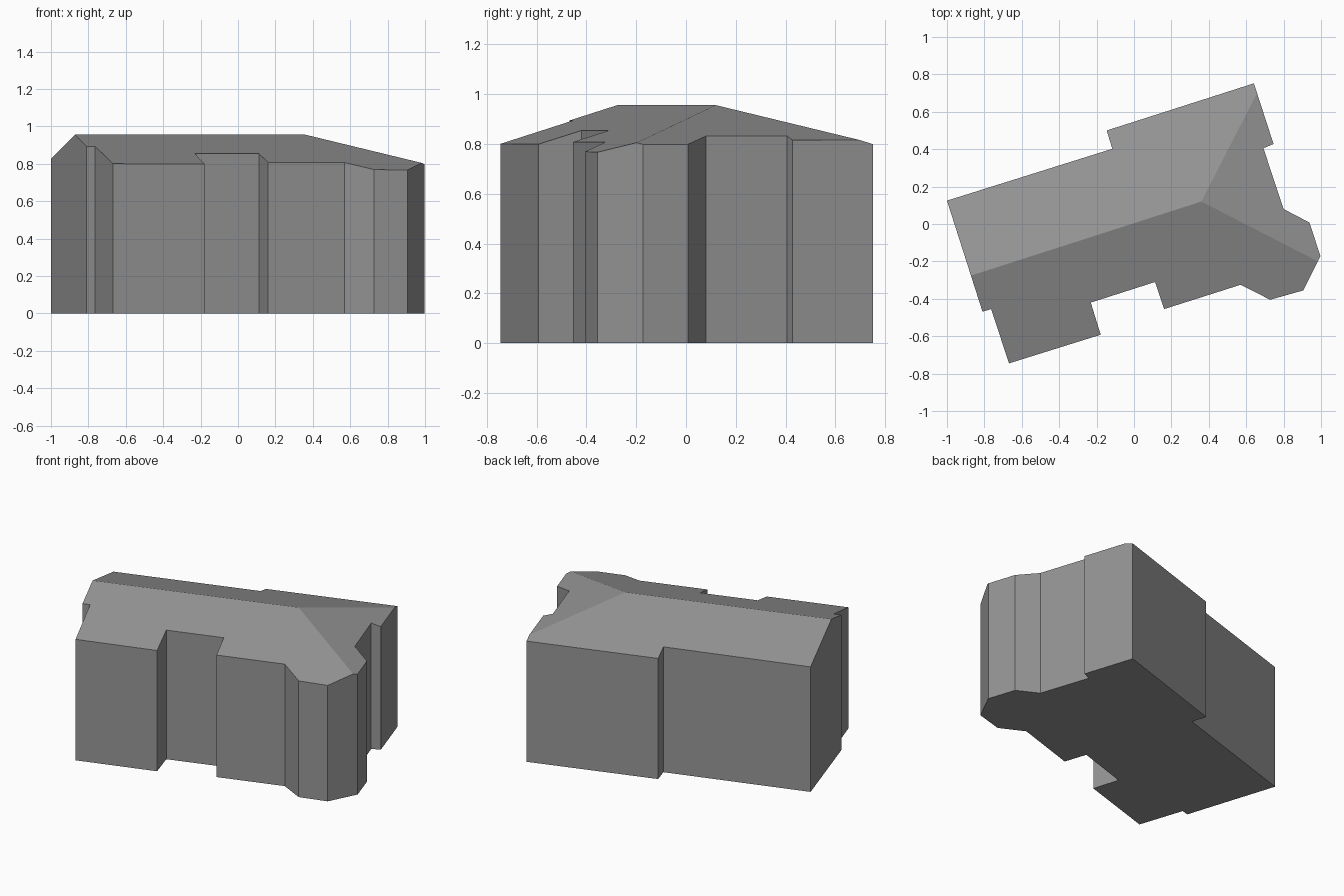
import bpy, bmesh
from mathutils import Vector

cube = bpy.data.objects.get("Cube")
if cube:
    bpy.data.objects.remove(cube, do_unlink=True)

# Plain grey for walls and roof
grey = bpy.data.materials.new("plain grey")
grey.use_nodes = True
colour = (0.3, 0.3, 0.3, 1)
grey.diffuse_color = colour
grey.node_tree.nodes["Principled BSDF"].inputs["Base Color"].default_value = colour

# Footprint, counter-clockwise from the front left corner
FOOTPRINT = [
    (-0.668, -0.745), (-0.178, -0.592), (-0.231, -0.42), (0.113, -0.31),
    (0.161, -0.455), (0.57, -0.325), (0.728, -0.405), (0.905, -0.355),
    (0.997, -0.172), (0.938, 0.008), (0.80, 0.08), (0.692, 0.405),
    (0.746, 0.428), (0.641, 0.752), (-0.146, 0.50), (-0.116, 0.402),
    (-1.0, 0.125), (-0.81, -0.469), (-0.764, -0.455),
]
RIDGE_END = Vector((0.36, 0.12, 0.956))
ALONG = Vector((0.952, 0.306, 0)).normalized()
FRONT = Vector((ALONG.y, -ALONG.x, 0))
PITCH = 0.305

# Walls: extrude the footprint above the roof height
bm = bmesh.new()
base = bm.faces.new([bm.verts.new((x, y, 0)) for x, y in FOOTPRINT])
top = bmesh.ops.extrude_face_region(bm, geom=[base], use_keep_orig=True)["geom"]
bmesh.ops.translate(bm, vec=(0, 0, 1.8),
                    verts=[g for g in top if isinstance(g, bmesh.types.BMVert)])

# Roof: slice the walls with the front, back and hip slopes
for outward in (FRONT, -FRONT, ALONG):
    normal = outward * PITCH + Vector((0, 0, 1))
    cut = bmesh.ops.bisect_plane(
        bm, geom=bm.verts[:] + bm.edges[:] + bm.faces[:], dist=1e-5,
        plane_co=RIDGE_END, plane_no=normal.normalized(), clear_outer=True)
    rim = [g for g in cut["geom_cut"] if isinstance(g, bmesh.types.BMEdge)]
    bmesh.ops.edgeloop_fill(bm, edges=rim)

bmesh.ops.recalc_face_normals(bm, faces=bm.faces[:])
mesh = bpy.data.meshes.new("house")
bm.to_mesh(mesh)
bm.free()
mesh.materials.append(grey)
house = bpy.data.objects.new("house", mesh)
bpy.context.collection.objects.link(house)
